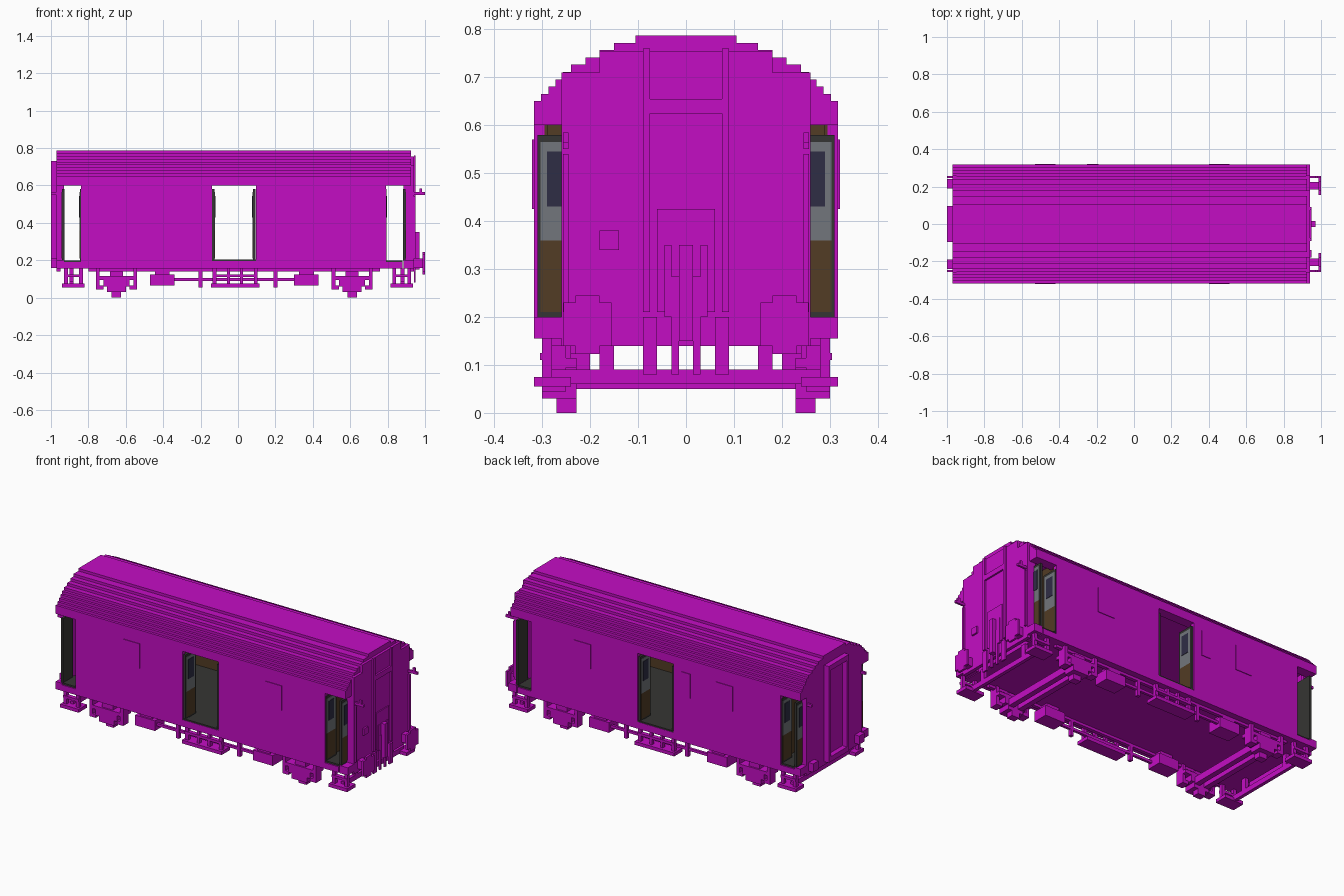
import bpy
import bmesh

default = bpy.data.objects.get("Cube")
if default:
    bpy.data.objects.remove(default, do_unlink=True)


def material(name, red, green, blue):
    mat = bpy.data.materials.new(name)
    mat.use_nodes = True
    mat.diffuse_color = (red, green, blue, 1)
    mat.node_tree.nodes["Principled BSDF"].inputs["Base Color"].default_value = (red, green, blue, 1)
    return mat


PAINT = material("magenta_paint", .55, .004, .55)
DARK = material("dark_rubber", .036, .036, .033)
BROWN = material("brown_lining", .085, .045, .018)
GREY = material("grey_window_frame", .17, .18, .2)
GLASS = material("blue_glass", .028, .026, .06)


def box(name, mat, x, y, z):
    """Axis-aligned block, with ranges given in hundredths of a unit."""
    ranges = [(min(r) / 100, max(r) / 100) for r in (x, y, z)]
    bm = bmesh.new()
    bmesh.ops.create_cube(bm, size=1)
    for vert in bm.verts:
        for axis, (low, high) in enumerate(ranges):
            vert.co[axis] = low if vert.co[axis] < 0 else high
    mesh = bpy.data.meshes.new(name)
    bm.to_mesh(mesh)
    bm.free()
    mesh.materials.append(mat)
    obj = bpy.data.objects.new(name, mesh)
    bpy.context.scene.collection.objects.link(obj)
    return obj


def pair(name, mat, x, y, z):
    """The same block on the front and the back side."""
    box("front_" + name, mat, x, (-y[0], -y[1]), z)
    box("back_" + name, mat, x, y, z)


def around(center, half):
    return (center - half, center + half)


WIDTH = 31.7
END = 26
WALL = (29.5, WIDTH)
LINING = (28.9, 29.5)
DOOR_Z = (20, 60)
ROOF = (-97, 92.5)
CENTER_DOOR = (-14, 9.5)

# Floor and underside
box("floor_frame", PAINT, x=(-93, 88), y=(-WIDTH, WIDTH), z=(15.5, 19))
box("floor_covering", DARK, x=(-93, 88), y=(-31, 31), z=(19, 20))

# Stepped roof, narrower toward the top
half_widths = [WIDTH, 30.2, 28.7, 27.2, 25.7, 24, 21, 18, 15, 10.5]
RISE = 1.52
for i, half in enumerate(half_widths):
    base = 63.5 + i * RISE
    box(f"roof_layer_{i}", PAINT, x=ROOF, y=(-half, half), z=(base, base + RISE))

# Long walls, lintels and inner lining
for name, span in (("right_wall", (-84, CENTER_DOOR[0])), ("left_wall", (CENTER_DOOR[1], 79))):
    pair(name, PAINT, x=span, y=WALL, z=(15.5, 63.5))
    pair(name + "_lining", BROWN, x=span, y=LINING, z=(20, 63))
pair("lintel", PAINT, x=ROOF, y=(END, WIDTH), z=(60, 63.5))
for x in (-48.5, 44.5):
    pair("window_panel", PAINT, x=around(x + 1, 5.5), y=(WIDTH, WIDTH + .4), z=(42.5, 57))
box("small_window_panel", PAINT, x=around(-22, 3), y=(WIDTH, WIDTH + .4), z=(42.5, 57))
for x in (-81, 77):
    box("partition", BROWN, x=around(x, .8), y=(-29, 29), z=(20, 63))

# Ends: full-height wall, recessed corner returns and sills
for name, wall, corner in (("left_end", (92, 94), (88.5, 92)), ("right_end", (-97, -95), (-95, -93))):
    box(name + "_wall", PAINT, x=wall, y=(-END, END), z=(14, 71))
    box(name + "_wall_top", PAINT, x=wall, y=(-18, 18), z=(71, 75.5))
    pair(name + "_corner", PAINT, x=corner, y=(24, END), z=(15.5, 63.5))
    pair(name + "_sill", PAINT, x=wall + corner, y=(END, WIDTH), z=(15.5, 20))
    pair(name + "_sill_inner", PAINT, x=corner, y=(20, WIDTH), z=(15.5, 20))


def open_leaf(name, x, facing):
    """Opened door leaf across the car, with window and lower panel."""
    pair(name + "_leaf", DARK, x=around(x, .7), y=(21.5, 31), z=(20, 58))
    face = x + facing * .7
    for label, mat, y, z, depth in (
        ("lower_panel", BROWN, (22.5, 30.4), (21, 36), .2),
        ("window_frame", GREY, (22.5, 30.4), (36, 56.5), .2),
        ("glass", GLASS, (24, 29), (43, 54.5), .4),
    ):
        pair(f"{name}_{label}", mat, x=(face, face + facing * depth), y=y, z=z)


open_leaf("center_door_right", CENTER_DOOR[0] + .8, 1)
open_leaf("center_door_left", CENTER_DOOR[1] - .8, -1)
open_leaf("left_door_inner", 78.6, 1)
open_leaf("left_door_outer", 88.8, 1)
open_leaf("right_door_inner", -83.8, -1)
open_leaf("right_door_outer", -93.4, -1)
pair("center_threshold", DARK, x=CENTER_DOOR, y=(28, 31.5), z=(19, 20.3))
pair("center_sill", PAINT, x=CENTER_DOOR, y=(28, WIDTH), z=(15.5, 19.5))

# Left end: door posts, panels, coupling and buffers
FACE = (94, 95)
pair("end_post", PAINT, x=FACE, y=(7.5, 9), z=(21, 76))
box("end_crossbar", PAINT, x=FACE, y=(-8, 8), z=(62.5, 65.5))
box("end_door_panel", PAINT, x=(94, 94.6), y=(-6, 6), z=(21, 42.5))
box("end_lamp_box", PAINT, x=FACE, y=(-18, -14), z=(34, 38))
box("coupling_plate", PAINT, x=FACE, y=(-4.5, 4.5), z=(20, 28.5))
box("coupling_hook", PAINT, x=(94, 97), y=(-1.5, 1.5), z=(15, 35))
pair("coupling_link", PAINT, x=FACE, y=(3, 4.5), z=(27, 35))
pair("hose", PAINT, x=FACE, y=(6, 9), z=(8, 20))
pair("inner_hose", PAINT, x=FACE, y=(1.5, 3), z=(8, 20))
pair("buffer_stem", PAINT, x=(94, 99), y=(18.5, 22.5), z=(16, 21))
pair("buffer_plate", PAINT, x=(98.7, 100), y=(15.5, 25.5), z=(14, 23))
pair("buffer_plate_rim", PAINT, x=(98.7, 100), y=(18, 23), z=(12.3, 24.5))
pair("lamp_bracket", PAINT, x=(94, 100), y=(24.5, 25.7), z=(55, 56.5))
pair("lamp_bracket_tip", PAINT, x=(97, 98.5), y=(24.5, 25.7), z=(55, 58.5))
pair("end_handrail", PAINT, x=FACE, y=(24.5, 25.7), z=(21, 54))

# Right end: gangway frame and short buffers
BACK = (-100, -97)
pair("gangway_post", PAINT, x=BACK, y=(7.5, 9.5), z=(16, 73))
box("gangway_lintel", PAINT, x=BACK, y=(-9.5, 9.5), z=(70, 73))
box("gangway_sill", PAINT, x=BACK, y=(-9.5, 9.5), z=(16, 19))
pair("short_buffer", PAINT, x=BACK, y=(19, 24), z=(16, 21))
pair("gangway_bracket", PAINT, x=BACK, y=(24.5, 25.7), z=(55, 56.5))

# Running gear: axle beam, springs and stepped axle boxes
for x in (-65, 61):
    for offset in (-3, 3):
        box("axle_beam", PAINT, x=around(x + offset, 1.6), y=(-29, 29), z=(5, 9))
    for half, low, high in ((11, 9.5, 11.5), (7, 6, 9.5), (5, 3, 6), (2.5, 0, 3)):
        outer = 30 if low else 27
        pair("axle_box_layer", PAINT, x=around(x, half), y=(22.8, outer), z=(low, high))
    pair("axle_guard", PAINT, x=around(x, 3.5), y=(24, 29), z=(11, 14))
    for side in (-1, 1):
        pair("spring_hanger", PAINT, x=around(x + side * 10, 1), y=(25, 30), z=(5, 15.5))
        pair("hanger_foot", PAINT, x=around(x + side * 9, 2), y=(25, 30), z=(4.5, 6.5))

# Footsteps below each doorway
for x, half in ((-88, 6), (87.5, 6), (-1.5, 13)):
    pair("step_tread", PAINT, x=around(x, half), y=(24, WIDTH), z=(5.5, 7.5))
    pair("step_upper", PAINT, x=around(x, half - 1), y=(28, 30.5), z=(11, 12.5))
    for side in (-1, 1):
        pair("step_strut", PAINT, x=around(x + side * (half - 2), 1), y=(28, 30), z=(6, 15.5))
for x in (-5, 2):
    pair("center_step_bracket", PAINT, x=around(x, .8), y=(28, 30), z=(6, 15.5))

# Equipment boxes, brake rods and end cross bars
for x in (-40.5, 36.5):
    pair("equipment_box", PAINT, x=around(x, 6.5), y=(20, 29), z=(6.5, 12.5))
    pair("equipment_mount", PAINT, x=around(x, 4), y=(22, 28), z=(12, 15.5))
pair("brake_rod", PAINT, x=(-34, 30), y=(26, 27.5), z=(9, 10.5))
for x in (-20, 20):
    pair("rod_hanger", PAINT, x=around(x, 1), y=(26, 28), z=(5.5, 15.5))
pair("side_rail", PAINT, x=(-80, 76), y=(26, 28), z=(14, 15.5))
for x in (-89, 88):
    box("end_cross_bar", PAINT, x=around(x, 1), y=(-28, 28), z=(6, 9))
    pair("cross_bar_hanger", PAINT, x=around(x, 1), y=(15, 18), z=(9, 15.5))
